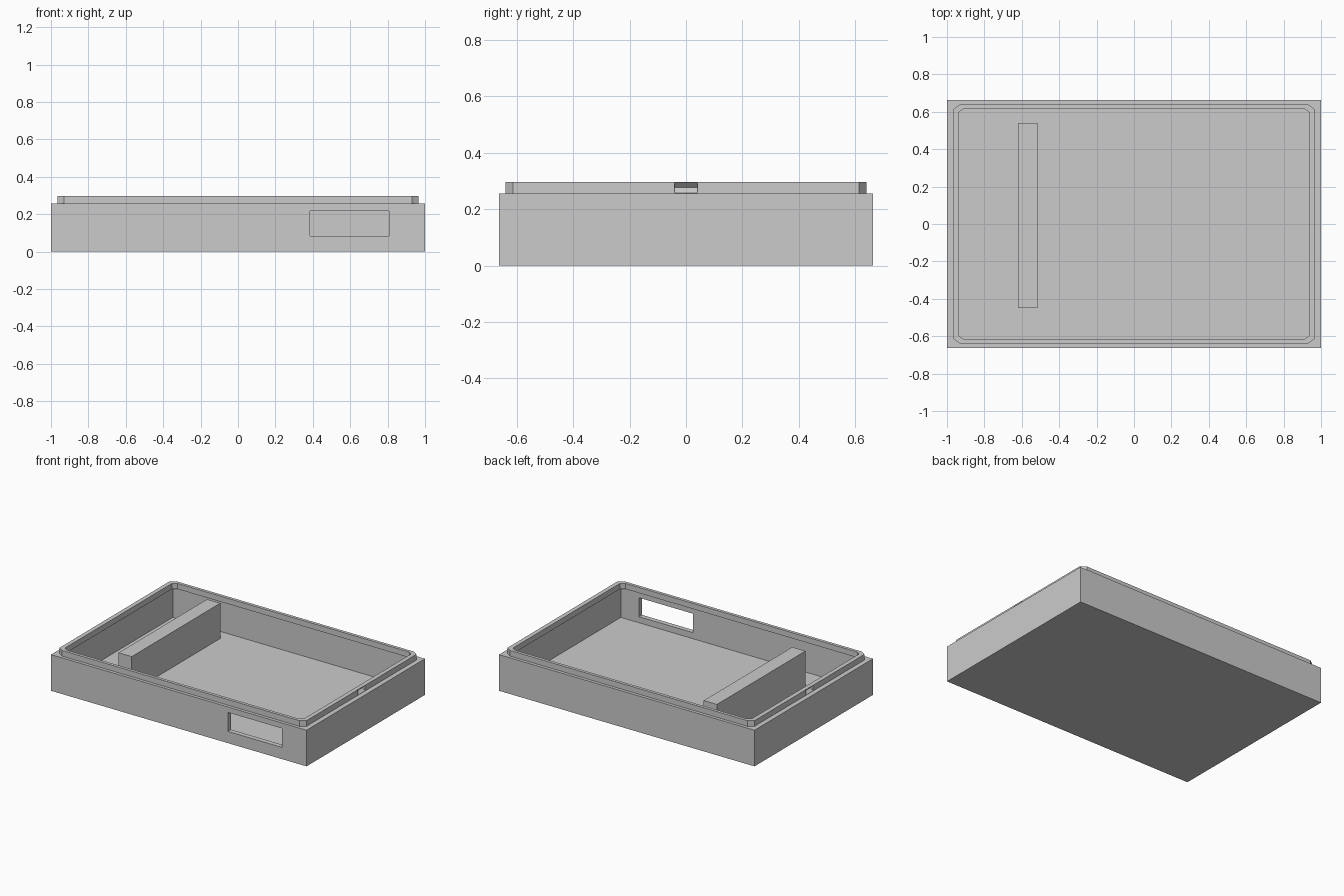
import bpy, bmesh

if "Cube" in bpy.data.objects:
    bpy.data.objects.remove(bpy.data.objects["Cube"], do_unlink=True)

grey = bpy.data.materials.new("light_grey")
grey.use_nodes = True
COLOUR = (0.6, 0.6, 0.6, 1)
grey.diffuse_color = COLOUR
grey.node_tree.nodes["Principled BSDF"].inputs["Base Color"].default_value = COLOUR

BODY_TOP, LIP_TOP, FLOOR = 0.256, 0.296, 0.04


def finish(name, bm):
    bmesh.ops.recalc_face_normals(bm, faces=bm.faces)
    mesh = bpy.data.meshes.new(name)
    bm.to_mesh(mesh)
    bm.free()
    mesh.materials.append(grey)
    obj = bpy.data.objects.new(name, mesh)
    bpy.context.collection.objects.link(obj)
    return obj


def prism(name, outline, axis, low, high):
    """Extrude a 2D outline along z (axis 2) or y (axis 1)."""
    place = (lambda a, b, h: (a, b, h)) if axis == 2 else (lambda a, b, h: (a, h, b))
    bm = bmesh.new()
    face = bm.faces.new([bm.verts.new(place(a, b, low)) for a, b in outline])
    out = bmesh.ops.extrude_face_region(bm, geom=[face])
    move = [0, 0, 0]
    move[axis] = high - low
    bmesh.ops.translate(bm, vec=move, verts=[v for v in out["geom"] if isinstance(v, bmesh.types.BMVert)])
    return finish(name, bm)


def box(name, x, y, z):
    outline = [(x[0], y[0]), (x[1], y[0]), (x[1], y[1]), (x[0], y[1])]
    return prism(name, outline, 2, *z)


def clipped_rectangle(x, y, cx, cy):
    """Rectangle with clipped corners, counter-clockwise."""
    points = []
    for sx, sy in ((1, 1), (-1, 1), (-1, -1), (1, -1)):
        pair = [(sx * x, sy * (y - cy)), (sx * (x - cx), sy * y)]
        points += pair if sx * sy > 0 else pair[::-1]
    return points


def cut(target, cutter):
    cutter.hide_render = True
    mod = target.modifiers.new("cut", "BOOLEAN")
    mod.operation = "DIFFERENCE"
    mod.solver = "EXACT"
    mod.object = cutter
    bpy.context.view_layer.objects.active = target
    bpy.ops.object.modifier_apply(modifier=mod.name)
    bpy.data.objects.remove(cutter, do_unlink=True)


# Open tray with a window in its front wall
tray = box("tray", (-1, 1), (-0.662, 0.662), (0, BODY_TOP))
cut(tray, box("cavity_cutter", (-0.95, 0.95), (-0.628, 0.628), (FLOOR, 0.5)))
cut(tray, box("window_cutter", (0.385, 0.807), (-0.8, -0.5), (0.083, 0.217)))

# Raised lip with clipped corners
lip = prism("lip", clipped_rectangle(0.966, 0.64, 0.036, 0.026), 2, BODY_TOP, LIP_TOP)
cut(lip, prism("lip_cutter", clipped_rectangle(0.935, 0.618, 0.027, 0.019), 2, 0.1, 0.5))

# V-shaped latch groove in each end of the lip
mid, r = (BODY_TOP + LIP_TOP) / 2, 0.019
for side in (-1, 1):
    x = side * 0.966
    diamond = [(x - r, mid), (x, mid - r), (x + r, mid), (x, mid + r)]
    cut(lip, prism("groove_cutter", diamond, 1, -0.04, 0.04))

# Divider standing on the tray floor
box("divider", (-0.62, -0.517), (-0.45, 0.54), (FLOOR, 0.29))
